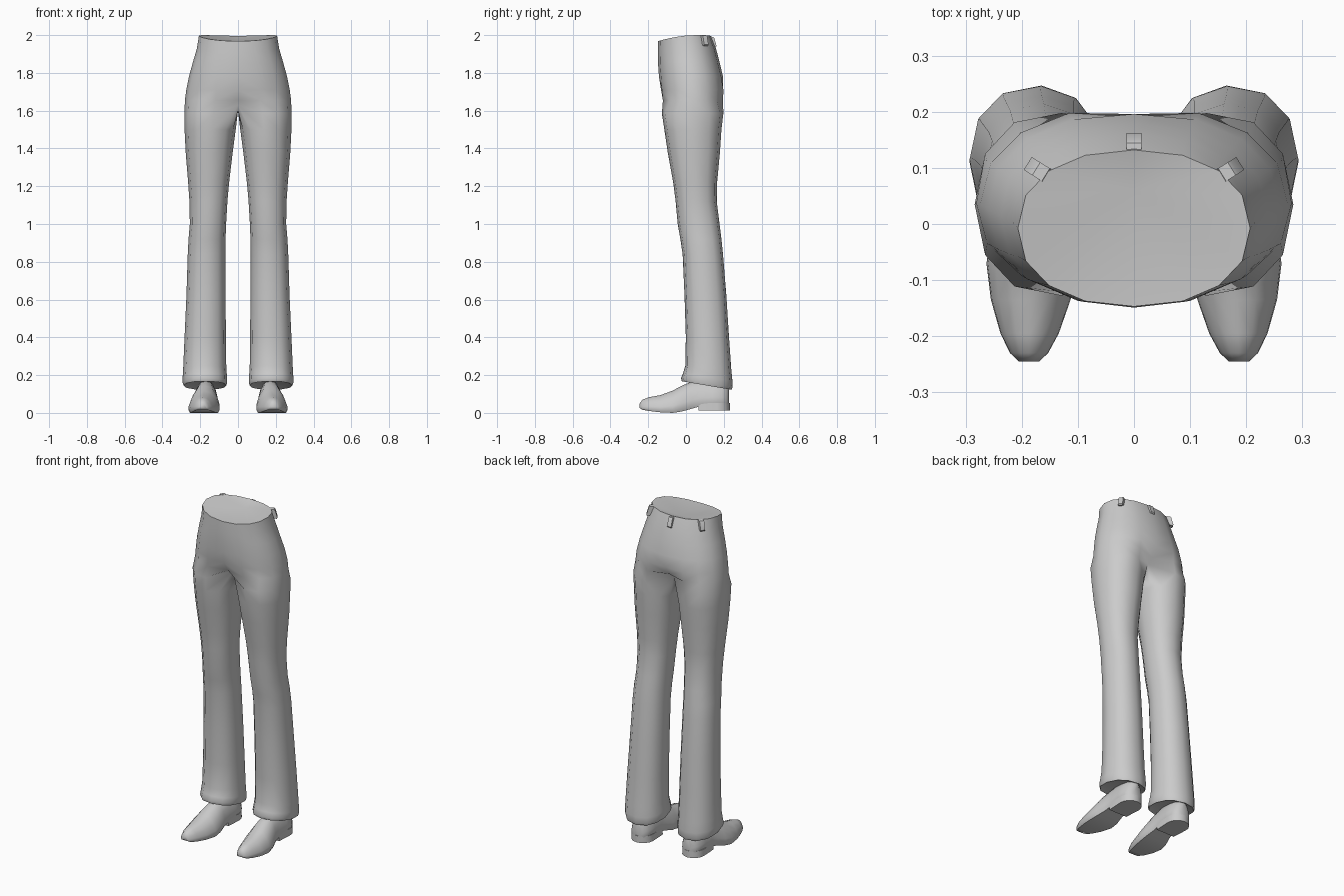
import bpy, bmesh, math
from mathutils import Vector

if "Cube" in bpy.data.objects:
    bpy.data.objects.remove(bpy.data.objects["Cube"])

grey = bpy.data.materials.new("grey")
grey.diffuse_color = (0.6, 0.6, 0.6, 1)
grey.use_nodes = True
grey.node_tree.nodes["Principled BSDF"].inputs["Base Color"].default_value = grey.diffuse_color


def spow(v, e):
    return math.copysign(abs(v) ** e, v)


def finish(bm, name, angle=50):
    """Turn a right-half bmesh into a mirrored, smooth object."""
    bmesh.ops.recalc_face_normals(bm, faces=bm.faces)
    me = bpy.data.meshes.new(name)
    bm.to_mesh(me)
    bm.free()
    me.materials.append(grey)
    ob = bpy.data.objects.new(name, me)
    bpy.context.collection.objects.link(ob)
    bpy.ops.object.select_all(action='DESELECT')
    ob.select_set(True)
    bpy.context.view_layer.objects.active = ob
    bpy.ops.object.shade_smooth_by_angle(angle=math.radians(angle))
    mod = ob.modifiers.new("mirror", 'MIRROR')
    mod.use_clip = True
    mod.merge_threshold = 0.0005
    return ob


def bridge(bm, a, b, closed=True):
    n = len(a)
    for i in range(n if closed else n - 1):
        j = (i + 1) % n
        bm.faces.new((a[i], a[j], b[j], b[i]))


# ---- trousers: open half rings for the hips, closed rings for the leg ----
bm = bmesh.new()
# z, half width, front y, back y, middle front y, middle back y
hips = [(2.00, .207, -.147, .132, -.147, .132),
        (1.93, .218, -.149, .160, -.149, .160),
        (1.86, .238, -.148, .178, -.148, .178),
        (1.78, .260, -.144, .198, -.143, .196),
        (1.71, .274, -.139, .210, -.132, .196),
        (1.655, .281, -.134, .208, -.098, .160)]
rows = []
for k, (z, w, yf, yb, mf, mb) in enumerate(hips):
    row = []
    cy, ry = (yf + yb) / 2, (yb - yf) / 2
    for i in range(9):
        t = math.radians(-90 + 22.5 * i)
        x = 0 if i in (0, 8) else w * spow(math.cos(t), .9)
        y = cy + ry * spow(math.sin(t), .9)
        y = mf if i == 0 else mb if i == 8 else y
        dip = .75 * (y - .06) ** 2 * max(0, 1 - k / 3)
        row.append(bm.verts.new((x, y, z - dip)))
    rows.append(row)
for a, b in zip(rows, rows[1:]):
    bridge(bm, a, b, False)

# waist cap, slightly hollow
hub = bm.verts.new((0, .06, 1.975))
for a, b in zip(rows[0], rows[0][1:]):
    bm.faces.new((a, b, hub))

# z, inner x, outer x, front y, back y, hem tilt
legs = [(1.585, 0, .284, -.128, .198, 0),
        (1.50, .012, .283, -.115, .188, 0),
        (1.38, .028, .277, -.097, .180, 0),
        (1.22, .047, .264, -.068, .165, 0),
        (1.12, .056, .257, -.055, .163, 0),
        (1.00, .063, .255, -.044, .178, 0),
        (0.92, .066, .262, -.030, .188, 0),
        (0.84, .067, .266, -.018, .196, 0),
        (0.62, .066, .273, -.008, .214, 0),
        (0.40, .064, .283, -.001, .228, 0),
        (0.24, .062, .290, -.004, .240, .08),
        (0.19, .058, .293, -.016, .246, .15),
        (0.16, .057, .293, -.027, .247, .17),
        (0.145, .062, .288, -.022, .242, .17),
        (0.155, .085, .262, .005, .215, .17)]
angles = [-125 + 31.25 * i for i in range(9)] + [152.5, 180, 207.5]
prev = None
for k, (z, x0, x1, yf, yb, tilt) in enumerate(legs):
    cx, rx, cy, ry = (x0 + x1) / 2, (x1 - x0) / 2, (yf + yb) / 2, (yb - yf) / 2
    ring = []
    for i, a in enumerate(angles):
        c, s = math.cos(math.radians(a)), math.sin(math.radians(a))
        x, y, zz = cx + rx * spow(c, .9), cy + ry * spow(s, .9), z
        if k == 0 and (i in (0, 8) or i > 8):      # crotch seam on the middle
            x, y = 0, cy + ry * s * .62
            zz = 1.63 if i in (0, 8) else 1.60
        ring.append(bm.verts.new((x, y, zz - tilt * (y - cy))))
    if prev is None:
        bridge(bm, rows[-1], ring[:9], False)
    else:
        bridge(bm, prev, ring)
    prev = ring
bm.faces.new(prev)
finish(bm, "trousers", 60)

# ---- shoe upper: sections from toe to heel ----
# y, centre x, half width, bottom z, top z
shoe = [(-.245, .187, .018, .026, .050),
        (-.230, .187, .034, .016, .070),
        (-.195, .186, .052, .010, .083),
        (-.135, .184, .071, .003, .094),
        (-.070, .180, .083, .000, .118),
        (-.020, .176, .079, .008, .145),
        (.030, .172, .066, .022, .165),
        (.080, .170, .062, .036, .175),
        (.140, .170, .064, .040, .175),
        (.190, .170, .060, .040, .170),
        (.215, .170, .045, .040, .155),
        (.228, .170, .022, .042, .130)]
bm = bmesh.new()
prev = None
for y, cx, w, zb, zt in shoe:
    h = zt - zb
    half = [(.90, 0), (1, .14), (.97, .32), (.80, .62), (.46, .90)]
    pts = half + [(0, 1)] + [(-u, v) for u, v in reversed(half)]
    ring = [bm.verts.new((cx + u * w, y, zb + v * h)) for u, v in pts]
    if prev:
        bridge(bm, prev, ring)
    else:
        bm.faces.new(ring)
    prev = ring
bm.faces.new(prev)
finish(bm, "shoe", 55)

# ---- shoe heel: rounded block, straight at the front ----
bm = bmesh.new()
outline = [(-.060, .065), (.060, .065)]
for i in range(9):
    t = math.pi * i / 8
    outline.append((.066 * math.cos(t), .165 + .067 * math.sin(t)))
low = [bm.verts.new((.17 + x, y, .012)) for x, y in outline]
high = [bm.verts.new((.17 + x * .97, y, .052)) for x, y in outline]
bridge(bm, low, high)
bm.faces.new(low)
bm.faces.new(high)
finish(bm, "shoe_heel", 40)


# ---- belt loops: bent straps leaning on the waist ----
def belt_loop(name, base, direction):
    out = Vector(direction).normalized()
    side = Vector((-out.y, out.x, 0)) * .0135
    profile = [(-.012, -.004), (-.008, .002), (.012, .001), (.018, -.006),
               (.030, -.048), (.026, -.055), (.010, -.052)]
    b = bmesh.new()
    ends = [[b.verts.new(Vector(base) + out * r + Vector((0, 0, z)) + side * s)
             for r, z in profile] for s in (-1, 1)]
    bridge(b, *ends)
    for e in ends:
        b.faces.new(e)
    return finish(b, name, 40)


belt_loop("side_belt_loop", (.164, .092, 1.998), (.8, -.5 + 1, 0))
back = belt_loop("back_belt_loop", (0, .132, 1.99), (0, 1, 0))
back.modifiers.clear()
